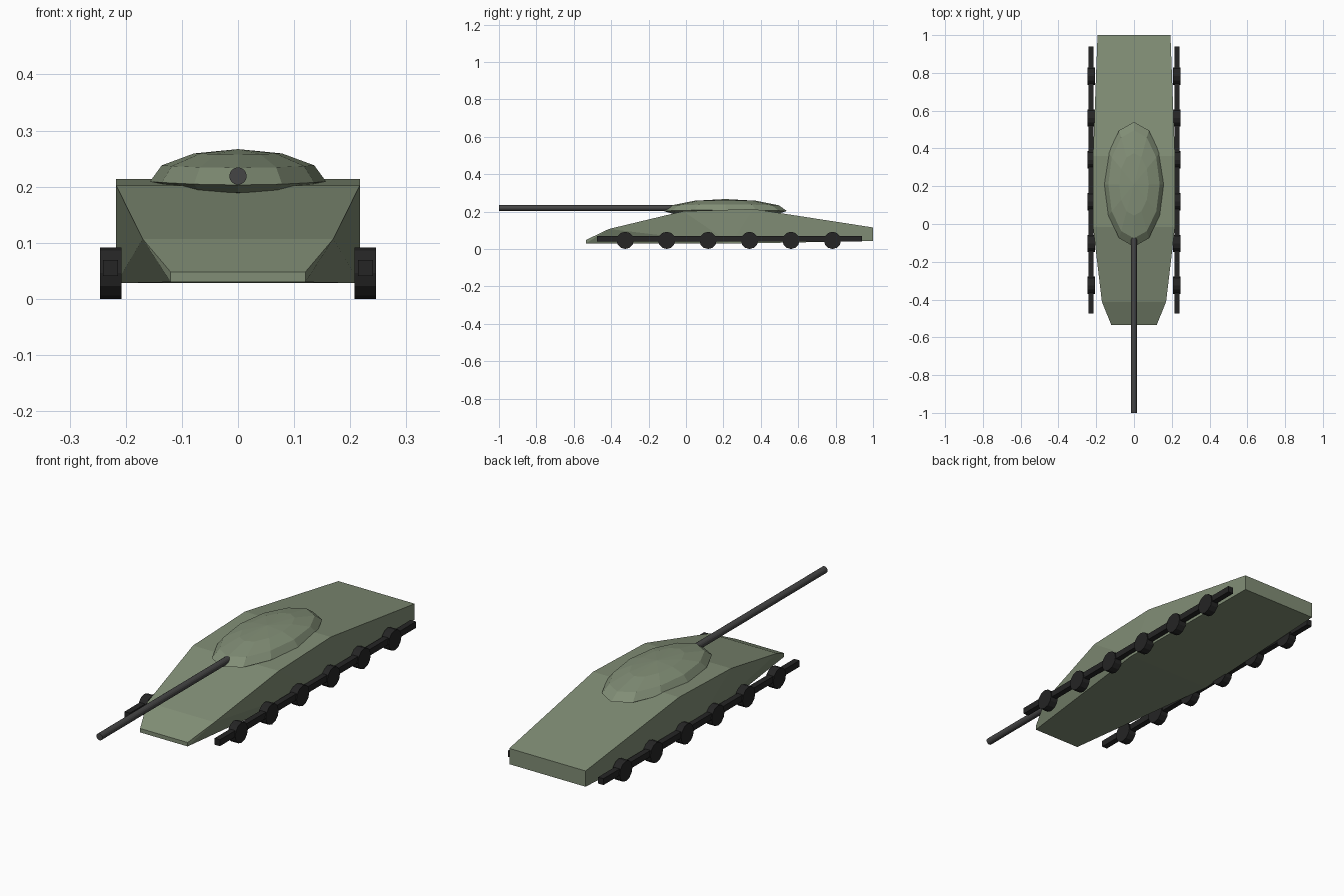
import bpy, bmesh, math
from mathutils import Matrix

if "Cube" in bpy.data.objects:
    bpy.data.objects.remove(bpy.data.objects["Cube"])


def material(name, color):
    m = bpy.data.materials.new(name)
    m.diffuse_color = (*color, 1)
    m.use_nodes = True
    m.node_tree.nodes["Principled BSDF"].inputs["Base Color"].default_value = m.diffuse_color
    return m


GREEN = material("olive", (0.22, 0.27, 0.18))
STEEL = material("gun_steel", (0.06, 0.06, 0.06))
RUBBER = material("track_black", (0.018, 0.018, 0.018))


def add(name, bm, mat):
    bmesh.ops.recalc_face_normals(bm, faces=bm.faces[:])
    me = bpy.data.meshes.new(name)
    bm.to_mesh(me)
    bm.free()
    me.materials.append(mat)
    ob = bpy.data.objects.new(name, me)
    bpy.context.collection.objects.link(ob)
    return ob


def cylinder(name, r, length, axis, loc, sides, mat):
    bm = bmesh.new()
    rot = Matrix.Rotation(math.pi / 2, 4, axis)
    bmesh.ops.create_cone(bm, cap_ends=True, segments=sides, radius1=r, radius2=r,
                          depth=length, matrix=Matrix.Translation(loc) @ rot)
    return add(name, bm, mat)


# Hull: deck and belly stations (half width, y, z), mirrored left and right
deck = [(0.12, -0.535, 0.048), (0.17, -0.412, 0.107), (0.217, -0.015, 0.202),
        (0.217, 0.36, 0.214), (0.193, 1.0, 0.115)]
belly = [(0.12, -0.535, 0.03), (0.217, 0.24, 0.028), (0.193, 1.0, 0.043)]
bm = bmesh.new()
sides = []
for s in (-1, 1):
    T = [bm.verts.new((s * x, y, z)) for x, y, z in deck]
    B = [bm.verts.new((s * x, y, z)) for x, y, z in belly]
    for f in ((B[0], T[0], T[1]), (B[0], T[1], B[1]), (T[1], T[2], B[1]),
              (B[1], T[2], T[3]), (B[1], T[3], T[4], B[2])):
        bm.faces.new(f)
    sides.append([B[0]] + T + [B[2], B[1]])
L, R = sides
for i in range(len(L)):
    j = (i + 1) % len(L)
    bm.faces.new((L[i], L[j], R[j], R[i]))
add("hull", bm, GREEN)

# Turret: flattened twelve-sided dome, shallower below its rim
bm = bmesh.new()
bmesh.ops.create_uvsphere(bm, u_segments=12, v_segments=6, radius=1)
for v in bm.verts:
    x, y, z = v.co
    rim = 0.209 - 0.006 * y * y
    v.co = (0.157 * x, 0.21 + 0.33 * y, rim + z * (0.058 if z > 0 else 0.03))
add("turret", bm, GREEN)

# Gun barrel
cylinder("gun_barrel", 0.0155, 0.95, 'X', (0, -0.525, 0.219), 16, STEEL)

# Running gear on both sides
for s, side in ((-1, "left"), (1, "right")):
    bm = bmesh.new()
    bmesh.ops.create_cube(bm, size=1)
    bmesh.ops.scale(bm, vec=(0.027, 1.415, 0.029), verts=bm.verts)
    bmesh.ops.translate(bm, vec=(s * 0.2275, 0.2325, 0.055), verts=bm.verts)
    add(f"track_bar_{side}", bm, RUBBER)
    for i in range(6):
        cylinder(f"road_wheel_{side}_{i + 1}", 0.046, 0.038, 'Y',
                 (s * 0.2265, -0.325 + 0.2216 * i, 0.046), 12, RUBBER)
